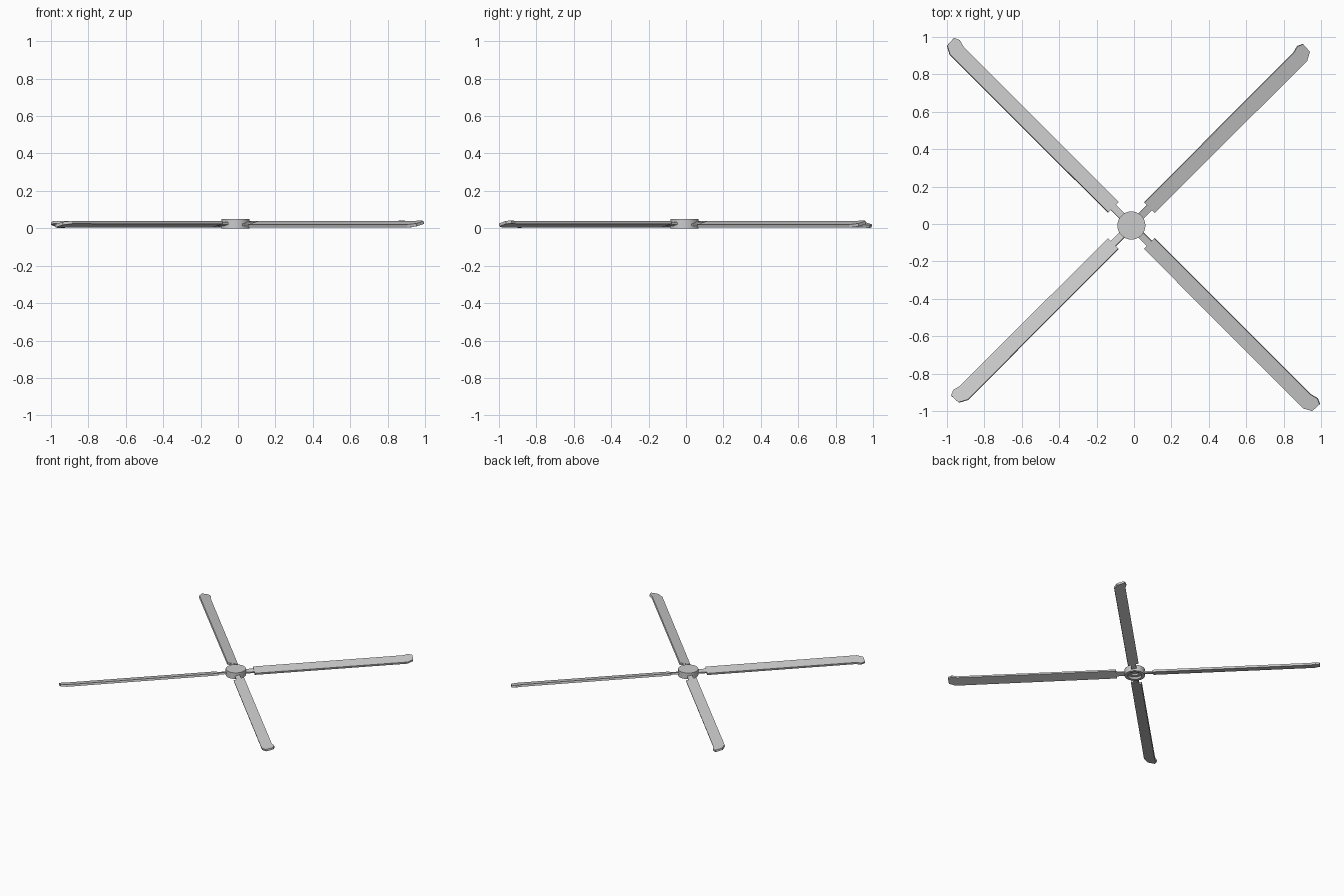
import bpy, bmesh, math
from mathutils import Matrix

if "Cube" in bpy.data.objects:
    bpy.data.objects.remove(bpy.data.objects["Cube"])

CX, CY, Z = -0.014, -0.008, 0.022
PITCH = math.radians(14)


def finish(name, bm):
    bmesh.ops.recalc_face_normals(bm, faces=bm.faces)
    me = bpy.data.meshes.new(name)
    bm.to_mesh(me)
    bm.free()
    ob = bpy.data.objects.new(name, me)
    bpy.context.collection.objects.link(ob)
    return ob


# Hub: turned disc with a stepped recess underneath
def make_hub():
    profile = [(0, 0.05), (0.075, 0.05), (0.075, 0), (0.052, 0),
               (0.052, 0.018), (0.028, 0.018), (0.028, 0.032), (0, 0.032)]
    bm = bmesh.new()
    vs = [bm.verts.new((r, 0, z)) for r, z in profile]
    es = [bm.edges.new(p) for p in zip(vs, vs[1:])]
    bmesh.ops.spin(bm, geom=vs + es, cent=(0, 0, 0), axis=(0, 0, 1),
                   angle=2 * math.pi, steps=32)
    bmesh.ops.remove_doubles(bm, verts=bm.verts, dist=1e-5)
    ob = finish("hub", bm)
    ob.location = (CX, CY, 0)
    bpy.context.view_layer.objects.active = ob
    ob.select_set(True)
    bpy.ops.object.shade_smooth_by_angle(angle=math.radians(30))
    ob.select_set(False)


# Blade: pitched flat plank whose tip flares to one side
def make_blade(name, angle, length, side):
    outline = [(0.136, -0.040), (length - 0.048, -0.042), (length - 0.003, -0.017),
               (length, 0.038), (length - 0.03, 0.052), (length - 0.07, 0.041),
               (0.136, 0.040)]
    bm = bmesh.new()
    h = 0.008
    face = bm.faces.new([bm.verts.new((r, t * side, -h)) for r, t in outline])
    ext = bmesh.ops.extrude_face_region(bm, geom=[face])
    top = [v for v in ext["geom"] if isinstance(v, bmesh.types.BMVert)]
    bmesh.ops.translate(bm, verts=top, vec=(0, 0, 2 * h))
    ob = finish(name, bm)
    ob.matrix_world = (Matrix.Translation((CX, CY, Z))
                       @ Matrix.Rotation(angle, 4, 'Z')
                       @ Matrix.Rotation(PITCH, 4, 'X'))


# Blade grip: short flat bar joining hub and blade
def make_grip(name, angle):
    bm = bmesh.new()
    bmesh.ops.create_cube(bm, size=1, matrix=Matrix.Translation((0.105, 0, 0))
                          @ Matrix.Diagonal((0.09, 0.038, 0.013, 1)))
    ob = finish(name, bm)
    ob.matrix_world = (Matrix.Translation((CX, CY, Z))
                       @ Matrix.Rotation(angle, 4, 'Z')
                       @ Matrix.Rotation(PITCH, 4, 'X'))


make_hub()
for label, deg, length, side in [("back_right", 45, 1.335, 1),
                                 ("back_left", 135, 1.38, -1),
                                 ("front_left", 225, 1.325, -1),
                                 ("front_right", 315, 1.388, 1)]:
    a = math.radians(deg)
    make_blade("blade_" + label, a, length, side)
    make_grip("grip_" + label, a)
